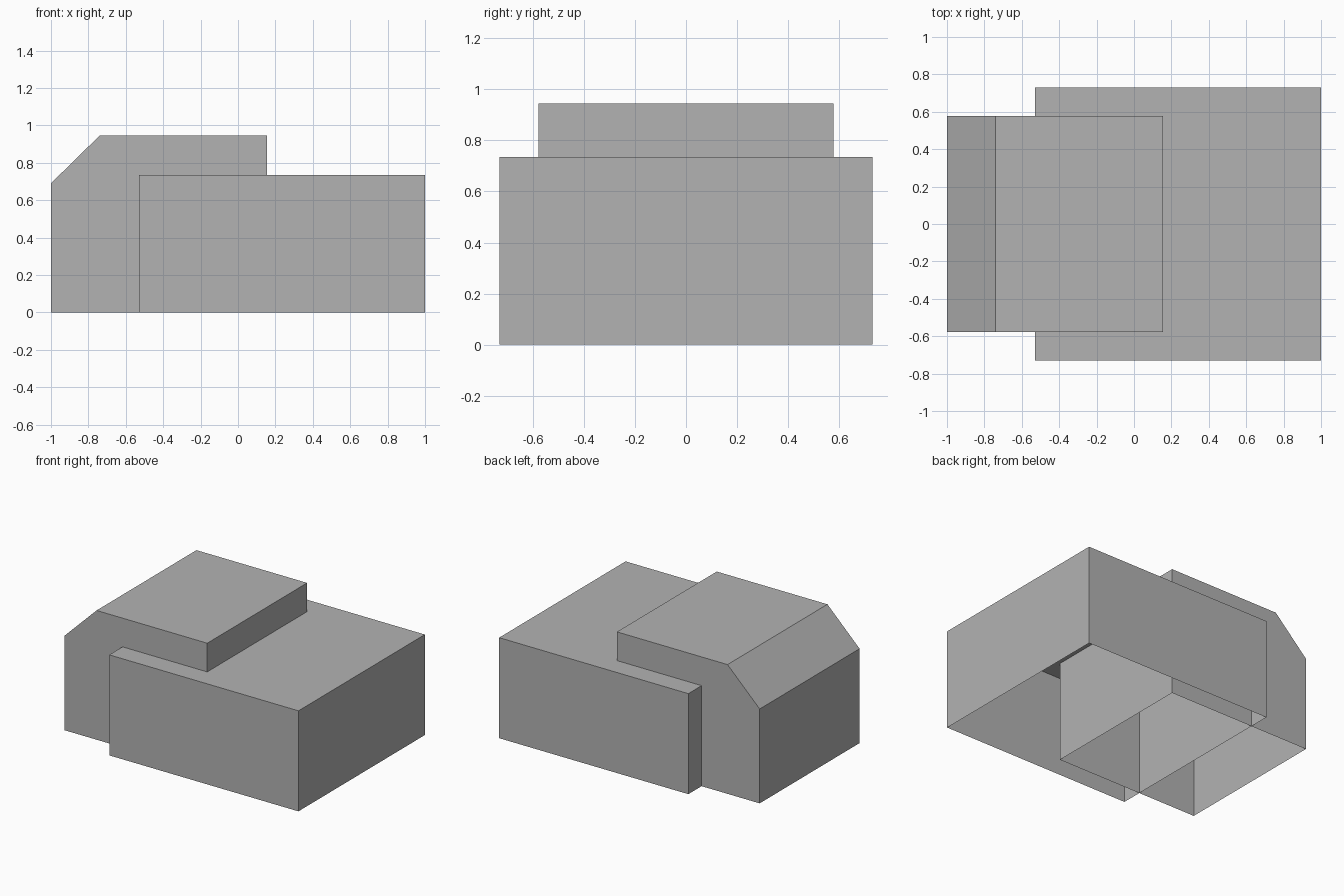
import bpy
import bmesh

cube = bpy.data.objects.get("Cube")
if cube:
    bpy.data.objects.remove(cube, do_unlink=True)

# Single flat grey for both parts
grey = bpy.data.materials.new("plain grey")
grey.use_nodes = True
colour = (0.45, 0.45, 0.45, 1.0)
grey.diffuse_color = colour
for node in grey.node_tree.nodes:
    if node.type == 'BSDF_PRINCIPLED':
        node.inputs["Base Color"].default_value = colour


def open_shell(name, profile, half_depth):
    """Extrude a front (x, z) profile along y, leaving the underside open."""
    bm = bmesh.new()
    side = bm.faces.new([bm.verts.new((x, -half_depth, z)) for x, z in profile])
    result = bmesh.ops.extrude_face_region(bm, geom=[side], use_keep_orig=True)
    moved = [v for v in result["geom"] if isinstance(v, bmesh.types.BMVert)]
    bmesh.ops.translate(bm, verts=moved, vec=(0, 2 * half_depth, 0))
    bmesh.ops.recalc_face_normals(bm, faces=bm.faces)
    underside = [f for f in bm.faces if all(v.co.z < 0.001 for v in f.verts)]
    bmesh.ops.delete(bm, geom=underside, context='FACES_ONLY')
    mesh = bpy.data.meshes.new(name)
    bm.to_mesh(mesh)
    bm.free()
    mesh.materials.append(grey)
    obj = bpy.data.objects.new(name, mesh)
    bpy.context.collection.objects.link(obj)
    return obj


# Wide low block
open_shell("wide_block", [(-0.53, 0), (1, 0), (1, 0.735), (-0.53, 0.735)], 0.73)

# Narrow tall block with a sloped upper edge
open_shell("sloped_block", [(-1, 0), (0.155, 0), (0.155, 0.945),
                            (-0.74, 0.945), (-1, 0.69)], 0.577)
